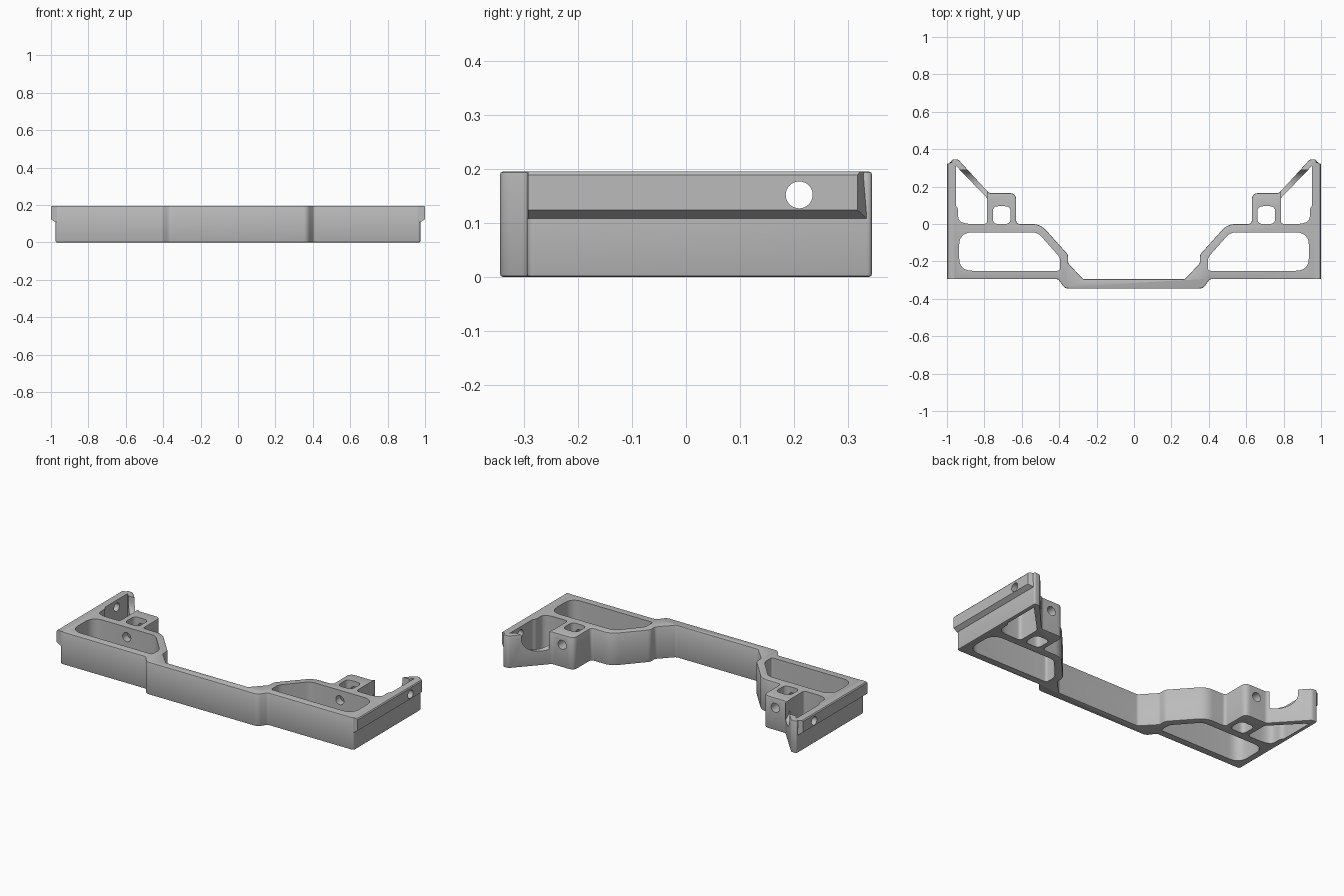
import bpy
import bmesh
import math
from mathutils import Vector, Matrix

if "Cube" in bpy.data.objects:
    bpy.data.objects.remove(bpy.data.objects["Cube"], do_unlink=True)

HEIGHT = 0.195
grey = bpy.data.materials.new("plain grey")
grey.use_nodes = True
colour = (0.5, 0.5, 0.5, 1)
grey.diffuse_color = colour
grey.node_tree.nodes["Principled BSDF"].inputs["Base Color"].default_value = colour


def rounded(points, steps=6):
    """Round each (x, y, trim) corner; a trim of 0 stays sharp."""
    out = []
    for i, (x, y, trim) in enumerate(points):
        p = Vector((x, y))
        if not trim:
            out.append(p)
            continue
        before = Vector(points[i - 1][:2]) - p
        after = Vector(points[(i + 1) % len(points)][:2]) - p
        a = p + before.normalized() * min(trim, before.length * 0.49)
        b = p + after.normalized() * min(trim, after.length * 0.49)
        for k in range(steps + 1):
            t = k / steps
            out.append(a * (1 - t) ** 2 + p * 2 * t * (1 - t) + b * t * t)
    return out


def prism(bm, outline, z0, z1):
    face = bm.faces.new([bm.verts.new((p[0], p[1], z0)) for p in outline])
    new = bmesh.ops.extrude_face_region(bm, geom=[face])["geom"]
    for v in new:
        if isinstance(v, bmesh.types.BMVert):
            v.co.z = z1


def rod(bm, centre, radius, depth, axis):
    turn = Matrix.Rotation(math.pi / 2, 4, "Y" if axis == "X" else "X")
    bmesh.ops.create_cone(bm, cap_ends=True, segments=32, radius1=radius,
                          radius2=radius, depth=depth,
                          matrix=Matrix.Translation(centre) @ turn)


def make(name, bm):
    bmesh.ops.recalc_face_normals(bm, faces=bm.faces)
    mesh = bpy.data.meshes.new(name)
    bm.to_mesh(mesh)
    bm.free()
    mesh.materials.append(grey)
    obj = bpy.data.objects.new(name, mesh)
    bpy.context.collection.objects.link(obj)
    return obj


def apply(obj, mod):
    bpy.context.view_layer.objects.active = obj
    bpy.ops.object.modifier_apply(modifier=mod.name)


def combine(obj, other, operation):
    other.hide_render = True
    mod = obj.modifiers.new("combine", "BOOLEAN")
    mod.operation, mod.object, mod.solver = operation, other, "EXACT"
    apply(obj, mod)
    bpy.data.objects.remove(other, do_unlink=True)


def both_sides(outline):
    return [[(s * p[0], p[1]) for p in outline] for s in (1, -1)]


# Main bracket: one half of the plan outline, mirrored to close the loop
half = [
    (0.37, -0.345, 0.02), (0.405, -0.295, 0.01), (0.975, -0.295, 0.015),
    (0.975, 0.345, 0.01), (0.94, 0.345, 0.01), (0.775, 0.165, 0.012),
    (0.63, 0.165, 0.035), (0.63, 0, 0.02), (0.5, 0, 0.045),
    (0.352, -0.165, 0.015), (0.352, -0.21, 0.01), (0.272, -0.295, 0.01),
]
outline = half + [(-x, y, r) for x, y, r in reversed(half)]
bm = bmesh.new()
prism(bm, rounded(outline), 0, HEIGHT)
bracket = make("bracket", bm)
bevel = bracket.modifiers.new("edge", "BEVEL")
bevel.width, bevel.segments = 0.005, 2
bevel.limit_method, bevel.angle_limit = "ANGLE", math.radians(60)
apply(bracket, bevel)

# Side rails: a lipped profile run along each outer wall, chamfered at the back
profile = [(0.96, 0.108), (0.976, 0.108), (1.0, 0.124),
           (1.0, 0.189), (0.995, HEIGHT), (0.96, HEIGHT)]
bm = bmesh.new()
for s in (1, -1):
    front = [bm.verts.new((s * x, -0.293, z)) for x, z in profile]
    back = [bm.verts.new((s * x, min(0.335, 1.318 - x), z)) for x, z in profile]
    bm.faces.new(front)
    bm.faces.new(back)
    for i in range(len(profile)):
        bm.faces.new((front[i - 1], front[i], back[i], back[i - 1]))
combine(bracket, make("side_rails", bm), "UNION")

# Vertical openings: front pocket, square boss hole and rear pocket
pockets = [
    [(0.395, -0.25, 0.015), (0.935, -0.25, 0.07), (0.935, -0.045, 0.07),
     (0.515, -0.045, 0.03), (0.395, -0.18, 0.02)],
    [(0.66, 0, 0.03), (0.755, 0, 0.03), (0.755, 0.095, 0.03), (0.66, 0.095, 0.03)],
    [(0.785, 0, 0.02), (0.94, 0, 0.08), (0.94, 0.08, 0.01), (0.953, 0.1, 0.01),
     (0.953, 0.312, 0), (0.785, 0.138, 0.01)],
]
bm = bmesh.new()
for pocket in pockets:
    for side in both_sides(rounded(pocket)):
        prism(bm, side, -0.1, 0.3)
combine(bracket, make("pocket_cutter", bm), "DIFFERENCE")

# Scooped clearance through the diagonal rib
bm = bmesh.new()
scoop = [(0.29, 0.3), (0.13, 0.3)]
for k in range(17):
    a = math.pi + math.pi * k / 16
    scoop.append((0.21 + 0.08 * math.cos(a), 0.165 + 0.08 * math.sin(a)))
for s in (1, -1):
    ends = [[bm.verts.new((s * x, y, z)) for y, z in scoop] for x in (0.787, 0.953)]
    for end in ends:
        bm.faces.new(end)
    for i in range(len(scoop)):
        bm.faces.new((ends[0][i - 1], ends[0][i], ends[1][i], ends[1][i - 1]))
combine(bracket, make("scoop_cutter", bm), "DIFFERENCE")

# Screw holes through the rails and through the bosses
bm = bmesh.new()
for s in (1, -1):
    rod(bm, (s * 0.98, 0.21, 0.152), 0.025, 0.12, "X")
    rod(bm, (s * 0.708, 0.05, 0.135), 0.027, 0.34, "Y")
combine(bracket, make("screw_hole_cutter", bm), "DIFFERENCE")

bpy.ops.object.select_all(action="DESELECT")
bracket.select_set(True)
bpy.context.view_layer.objects.active = bracket
bpy.ops.object.shade_smooth_by_angle(angle=math.radians(30))
